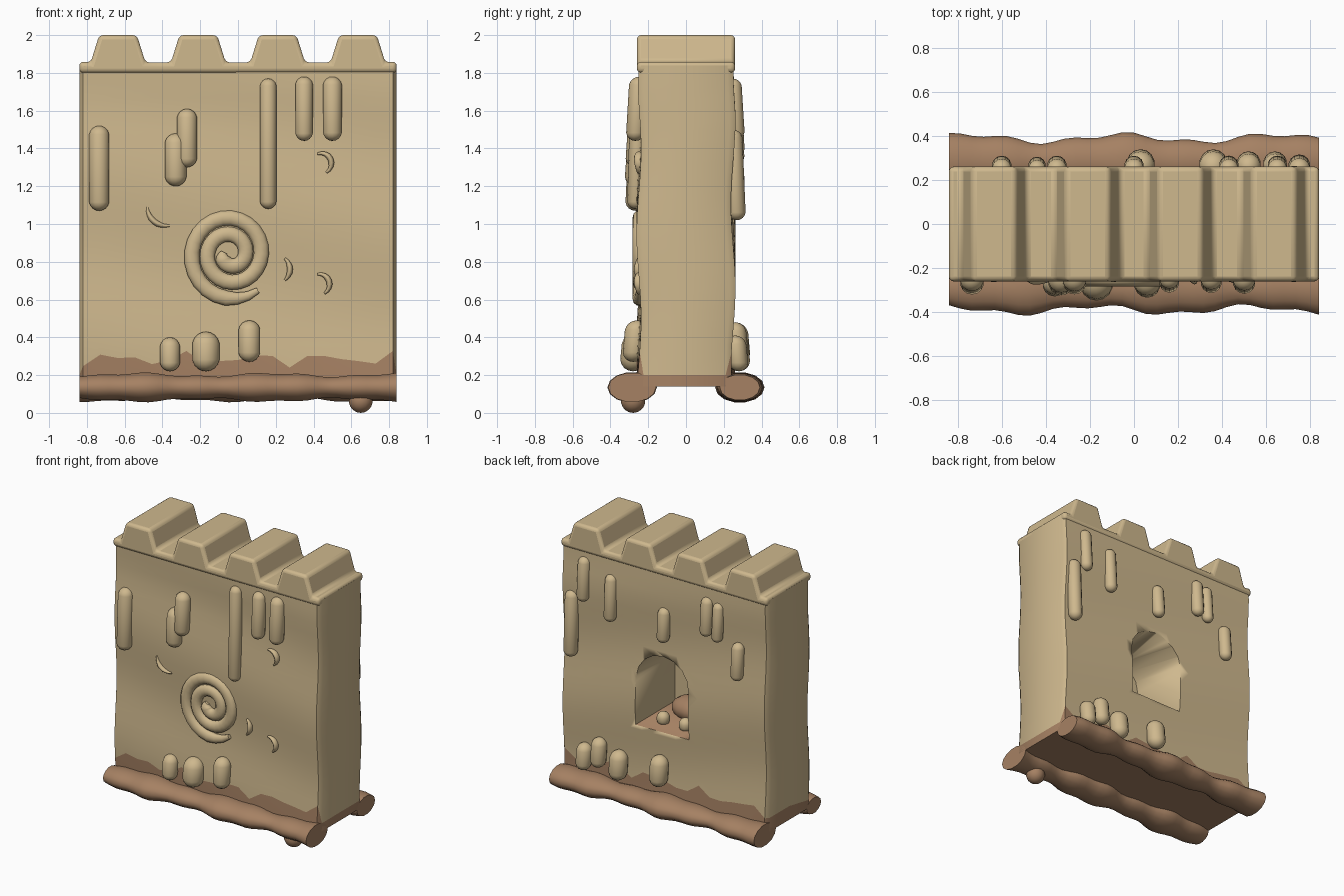
import bpy, bmesh, math
from mathutils import Vector, Matrix

cube = bpy.data.objects.get("Cube")
if cube:
    bpy.data.objects.remove(cube)


def material(name, rgb):
    m = bpy.data.materials.new(name)
    m.use_nodes = True
    m.diffuse_color = (*rgb, 1)
    bsdf = m.node_tree.nodes["Principled BSDF"]
    bsdf.inputs["Base Color"].default_value = (*rgb, 1)
    bsdf.inputs["Roughness"].default_value = 0.9
    return m


SAND = material("dry sand", (0.62, 0.48, 0.27))
WET = material("wet sand", (0.38, 0.22, 0.125))


def finish(bm, name, mats, angle=40):
    bmesh.ops.recalc_face_normals(bm, faces=bm.faces)
    me = bpy.data.meshes.new(name)
    bm.to_mesh(me)
    bm.free()
    ob = bpy.data.objects.new(name, me)
    bpy.context.collection.objects.link(ob)
    for m in mats:
        me.materials.append(m)
    select(ob)
    bpy.ops.object.shade_smooth_by_angle(angle=math.radians(angle))
    return ob


def select(ob):
    bpy.ops.object.select_all(action='DESELECT')
    ob.select_set(True)
    bpy.context.view_layer.objects.active = ob


def bridge_rings(bm, rings):
    """Skin closed rings of vertices and cap both ends; returns rows of faces."""
    rows = []
    for a, b in zip(rings, rings[1:]):
        n = len(a)
        rows.append([bm.faces.new((a[i], a[(i + 1) % n], b[(i + 1) % n], b[i])) for i in range(n)])
    rows[0].append(bm.faces.new(rings[0]))
    rows[-1].append(bm.faces.new(rings[-1]))
    return rows


def prism(outline, y0, y1):
    """Extrude an x-z outline along y."""
    bm = bmesh.new()
    rings = [[bm.verts.new((x, y, z)) for x, z in outline] for y in (y0, y1)]
    bridge_rings(bm, rings)
    return bm


def capsule(name, x, y, z0, z1, r, mat=SAND, depth=1.0, lean=0.0):
    """Upright rounded lump; lean pulls the top back into the wall."""
    bm = bmesh.new()
    bmesh.ops.create_uvsphere(bm, u_segments=14, v_segments=9, radius=r)
    half = (z1 - z0) / 2
    stretch = max(half - r, 0)
    squash = min(half / r, 1)
    for v in bm.verts:
        side = 1 if v.co.z > 0.001 else -1 if v.co.z < -0.001 else 0
        z = v.co.z * squash + side * stretch
        back = lean * (z / half + 1) / 2 * (1 if y < 0 else -1)
        v.co = Vector((x + v.co.x, y + v.co.y * depth + back, (z0 + z1) / 2 + z))
    return finish(bm, name, [mat])


def tube(name, points, r, flat=0.7):
    """Round tube along x-z points on the front face."""
    cu = bpy.data.curves.new(name, 'CURVE')
    cu.dimensions = '3D'
    cu.bevel_depth = r
    cu.bevel_resolution = 3
    cu.use_fill_caps = True
    sp = cu.splines.new('POLY')
    sp.points.add(len(points) - 1)
    for i, (p, (x, z)) in enumerate(zip(sp.points, points)):
        p.co = (x, 0, z, 1)
        p.radius = 0.4 + 0.6 * min(1, i / 3, (len(points) - 1 - i) / 3)
    ob = bpy.data.objects.new(name, cu)
    bpy.context.collection.objects.link(ob)
    ob.location.y = -0.25
    ob.scale.y = flat
    cu.materials.append(SAND)
    select(ob)
    bpy.ops.object.convert(target='MESH')
    bpy.ops.object.shade_smooth_by_angle(angle=math.radians(50))
    return ob


# Wall: stacked wavy rings, with a ragged wet row at the bottom
W, D, NX = 0.84, 0.25, 18
front = [(-W + 0.02 + i * (2 * W - 0.04) / NX, -D) for i in range(NX + 1)]
side = [(W, -D + 0.03), (W, 0), (W, D - 0.03)]
perimeter = front + side + [(-x, -y) for x, y in front] + [(-x, -y) for x, y in side]


def wet_height(x, y):
    if abs(x) >= W:
        return 0.2 if x > 0 or y < 0 else 0.24
    return 0.285 + 0.025 * math.sin(17 * x) + 0.02 * math.sin(41 * x + y)


bm = bmesh.new()
rings = []
ROWS = 18
for k in range(ROWS + 2):
    ring = []
    for x, y in perimeter:
        z = (0.14, wet_height(x, y))[k] if k < 2 else 0.36 + (k - 2) * (1.84 - 0.36) / (ROWS - 1)
        wave = 0.012 * math.sin(7 * z + 1.5 * x + (0 if y < 0 else 2)) * min(1, (1.84 - z) * 4)
        ring.append(bm.verts.new((x, y * (1 + wave / D), z)))
    rings.append(ring)
for f in bridge_rings(bm, rings)[0]:
    f.material_index = 1
wall = finish(bm, "wall", [SAND, WET], 45)

# Arched niche cut into the back
arch = [(-0.2, 0.65), (0.23, 0.65), (0.23, 1.0)]
arch += [(0.015 + 0.215 * math.cos(a), 1.0 + 0.2 * math.sin(a))
         for a in (math.pi * i / 8 for i in range(1, 8))] + [(-0.2, 1.0)]
bm = prism(arch, -0.2, 0.5)
bm.normal_update()
bmesh.ops.recalc_face_normals(bm, faces=bm.faces)
for f in bm.faces:
    f.material_index = 1 if f.normal.z < -0.9 else 0
cutter = finish(bm, "niche_cutter", [SAND, WET])
cutter.hide_render = True
mod = wall.modifiers.new("niche", 'BOOLEAN')
mod.operation = 'DIFFERENCE'
mod.solver = 'EXACT'
mod.object = cutter
select(wall)
bpy.ops.object.modifier_apply(modifier=mod.name)
bpy.data.objects.remove(cutter)

# Wet heap and shells of sand on the niche floor
capsule("niche_heap", 0.0, -0.1, 0.6, 0.78, 0.17, WET, 0.7)
for i, x in enumerate((0.1, -0.08)):
    capsule(f"niche_lump_{i}", x, 0.12, 0.63, 0.73, 0.045)

# Battlements: one stepped outline through the wall
outline = [(W, 1.8), (-W, 1.8), (-W, 1.86)]
for cx in (-0.635, -0.21, 0.21, 0.635):
    outline += [(cx - 0.145, 1.855), (cx - 0.1, 1.99), (cx + 0.1, 1.99), (cx + 0.145, 1.855)]
outline.append((W, 1.86))
bm = prism(outline, -0.26, 0.26)
for v in bm.verts:
    if v.co.z > 1.9:
        v.co.z = 2.0
battlements = finish(bm, "battlements", [SAND])
bev = battlements.modifiers.new("soft_edges", 'BEVEL')
bev.width = 0.022
bev.segments = 3
bev.limit_method = 'ANGLE'

# Lumpy wet rolls along the foot of both faces
for name, s, phase in (("front_base_roll", -1, 0.0), ("back_base_roll", 1, 2.1)):
    bm = bmesh.new()
    rings = []
    for i in range(33):
        x = -W + 2 * W * i / 32
        lump = 0.018 * math.sin(9 * x + phase) + 0.01 * math.sin(23 * x + phase)
        rings.append([bm.verts.new((x, s * 0.285 + (0.105 + lump) * math.cos(a),
                                    0.135 + (0.068 + lump * 0.5) * math.sin(a)))
                      for a in (math.tau * j / 14 for j in range(14))])
    bridge_rings(bm, rings)
    finish(bm, name, [WET], 50)
capsule("base_drip", 0.65, -0.28, 0.0, 0.13, 0.065, WET)

# Drips: x, bottom, top, radius
front_drips = [(-0.735, 1.07, 1.52, 0.055), (-0.33, 1.2, 1.48, 0.06), (-0.27, 1.3, 1.61, 0.055),
               (0.16, 1.08, 1.77, 0.045), (0.35, 1.44, 1.78, 0.048), (0.5, 1.44, 1.78, 0.052)]
back_drips = [(0.65, 1.45, 1.77, 0.045), (0.75, 1.02, 1.5, 0.05), (0.43, 1.36, 1.7, 0.045),
              (0.0, 1.32, 1.57, 0.045), (-0.35, 1.46, 1.74, 0.045), (-0.44, 1.44, 1.72, 0.04),
              (-0.6, 1.2, 1.47, 0.045)]
for label, s, drips in (("front", -1, front_drips), ("back", 1, back_drips)):
    for i, (x, z0, z1, r) in enumerate(drips):
        capsule(f"{label}_drip_{i}", x, s * 0.268, z0, z1, r, lean=0.02)

# Blobs just above the base
front_blobs = [(-0.36, 0.22, 0.4, 0.055), (-0.17, 0.22, 0.43, 0.075), (0.06, 0.27, 0.49, 0.06)]
back_blobs = [(0.64, 0.22, 0.41, 0.055), (0.52, 0.27, 0.48, 0.055),
              (0.36, 0.22, 0.43, 0.065), (0.03, 0.26, 0.48, 0.065)]
for label, s, blobs in (("front", -1, front_blobs), ("back", 1, back_blobs)):
    for i, (x, z0, z1, r) in enumerate(blobs):
        capsule(f"{label}_blob_{i}", x, s * 0.28, z0, z1, r, lean=0.02)

# Coiled spiral on the front
coil = []
for i in range(60):
    a = -0.9 - i / 59 * 2.4 * math.tau
    r = 0.235 - 0.2 * i / 59
    coil.append((-0.04 + r * math.cos(a), 0.84 + r * 1.04 * math.sin(a)))
tube("spiral", coil, 0.042, 0.8)

# Small raised crescents: centre, radius, start and end angle
for i, (x, z, r, a0, a1) in enumerate([(-0.38, 1.09, 0.1, 180, 280), (0.44, 1.32, 0.055, -60, 110),
                                       (0.43, 0.68, 0.055, -60, 100), (0.2, 0.76, 0.075, -50, 50)]):
    arc = [math.radians(a0 + (a1 - a0) * k / 8) for k in range(9)]
    tube(f"crescent_{i}", [(x + r * math.cos(a), z + r * math.sin(a)) for a in arc], 0.016, 1.5)
